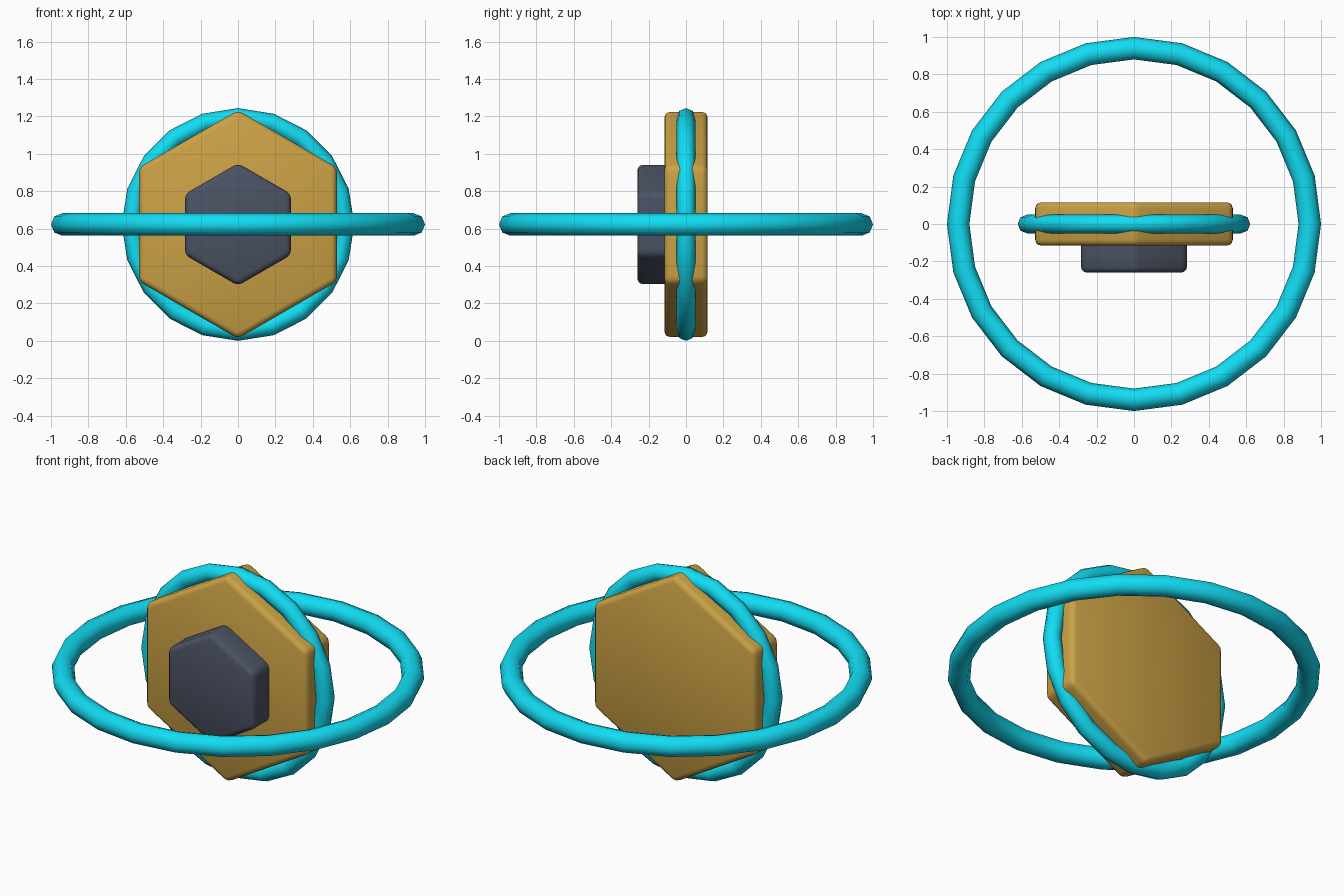
import bpy
from math import pi, radians

if "Cube" in bpy.data.objects:
    bpy.data.objects.remove(bpy.data.objects["Cube"])

CENTRE_Z = 0.622


def material(name, rgb):
    m = bpy.data.materials.new(name)
    m.diffuse_color = (*rgb, 1)
    m.use_nodes = True
    m.node_tree.nodes["Principled BSDF"].inputs["Base Color"].default_value = m.diffuse_color
    return m


CYAN = material("cyan", (0.006, 0.72, 0.9))
GOLD = material("gold", (0.6, 0.36, 0.06))
SLATE = material("slate", (0.07, 0.085, 0.125))


def hex_block(name, radius, y_front, y_back, mat):
    """Rounded hexagonal prism lying along y, with a corner pointing up."""
    bpy.ops.mesh.primitive_cylinder_add(
        vertices=6, radius=radius, depth=y_back - y_front,
        location=(0, (y_front + y_back) / 2, CENTRE_Z), rotation=(pi / 2, 0, 0))
    ob = bpy.context.object
    ob.name = name
    ob.data.materials.append(mat)
    bevel = ob.modifiers.new("rounded_edges", 'BEVEL')
    bevel.width = 0.03
    bevel.segments = 3
    bpy.ops.object.modifier_apply(modifier=bevel.name)
    bpy.ops.object.shade_smooth_by_angle(angle=radians(35))


def ring(name, outer, tube, segments, tilt):
    bpy.ops.mesh.primitive_torus_add(
        major_radius=outer - tube, minor_radius=tube, major_segments=segments,
        minor_segments=8, location=(0, 0, CENTRE_Z), rotation=(tilt, 0, 0))
    ob = bpy.context.object
    ob.name = name
    ob.data.materials.append(mat := CYAN)
    bpy.ops.object.shade_smooth()


# Hexagonal body with a smaller block on its front face
hex_block("hex_body", 0.61, -0.115, 0.115, GOLD)
hex_block("front_block", 0.327, -0.26, -0.06, SLATE)

# Upright ring around the body rim, and wide level orbit ring
ring("rim_ring", 0.622, 0.05, 20, pi / 2)
ring("orbit_ring", 1.0, 0.06, 24, 0)
